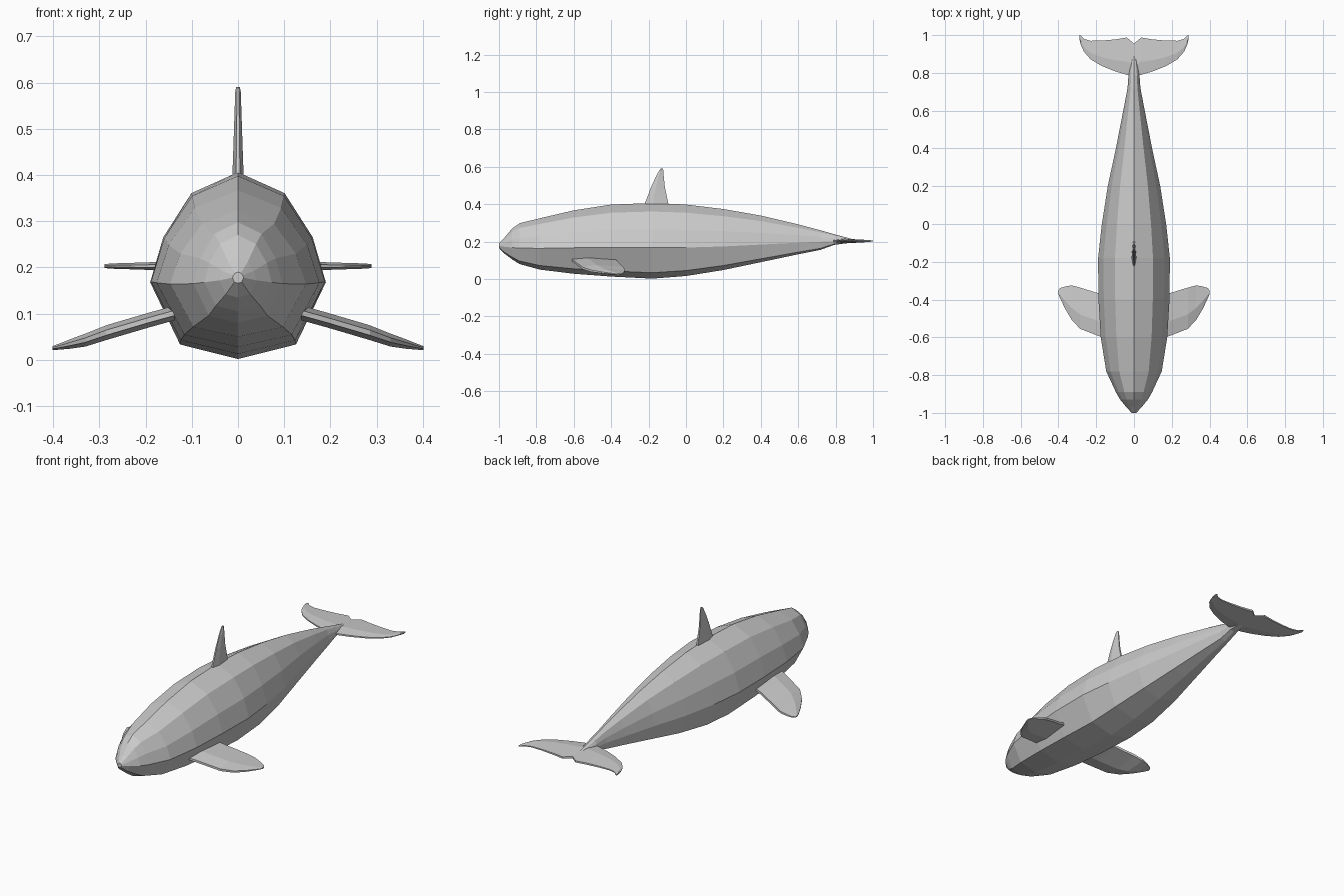
import bpy, bmesh


def loft(name, rings):
    """Skin a list of equal-length point rings and cap both ends."""
    bm = bmesh.new()
    rows = [[bm.verts.new(p) for p in ring] for ring in rings]
    n = len(rows[0])
    for a, b in zip(rows, rows[1:]):
        for i in range(n):
            j = (i + 1) % n
            bm.faces.new((a[i], a[j], b[j], b[i]))
    bm.faces.new(rows[0])
    bm.faces.new(rows[-1])
    bmesh.ops.recalc_face_normals(bm, faces=bm.faces)
    me = bpy.data.meshes.new(name)
    bm.to_mesh(me)
    bm.free()
    ob = bpy.data.objects.new(name, me)
    bpy.context.collection.objects.link(ob)
    return ob


def blade(lead, trail, t):
    """Fin section in (along, thickness): thin nose, full middle, blunt tail."""
    mid = lead + 0.35 * (trail - lead)
    return [(lead, 0.35 * t), (mid, t), (trail, 0.4 * t),
            (trail, -0.4 * t), (mid, -t), (lead, -0.35 * t)]


# Body: y, top z, widest z, bottom z, half width, lower width fraction
stations = [
    (-1.00, 0.190, 0.178, 0.166, 0.012, 0.66),
    (-0.97, 0.222, 0.172, 0.135, 0.040, 0.66),
    (-0.93, 0.270, 0.168, 0.105, 0.073, 0.66),
    (-0.89, 0.298, 0.165, 0.080, 0.096, 0.66),
    (-0.78, 0.325, 0.164, 0.050, 0.147, 0.66),
    (-0.60, 0.367, 0.167, 0.028, 0.176, 0.66),
    (-0.40, 0.398, 0.169, 0.013, 0.188, 0.66),
    (-0.18, 0.406, 0.168, 0.002, 0.190, 0.66),
    (0.00, 0.398, 0.168, 0.016, 0.170, 0.72),
    (0.20, 0.374, 0.174, 0.048, 0.139, 0.74),
    (0.40, 0.339, 0.184, 0.090, 0.096, 0.76),
    (0.60, 0.292, 0.194, 0.132, 0.057, 0.76),
    (0.72, 0.260, 0.199, 0.156, 0.034, 0.76),
    (0.79, 0.240, 0.202, 0.182, 0.029, 0.76),
    (0.91, 0.208, 0.203, 0.198, 0.010, 0.76),
]
rings = []
for y, top, mid, bot, w, low in stations:
    h = top - mid
    half = [(0.53 * w, mid + 0.81 * h), (0.85 * w, mid + 0.41 * h),
            (w, mid), (low * w, bot + 0.19 * (mid - bot))]
    rings.append([(0, y, top)] + [(x, y, z) for x, z in half] + [(0, y, bot)]
                 + [(-x, y, z) for x, z in reversed(half)])
loft("body", rings)

# Dorsal fin: z, leading y, trailing y, half thickness
dorsal = [(0.385, -0.228, -0.090, 0.013), (0.43, -0.210, -0.100, 0.011),
          (0.49, -0.187, -0.113, 0.009), (0.55, -0.160, -0.119, 0.007),
          (0.58, -0.143, -0.121, 0.006), (0.59, -0.135, -0.124, 0.004)]
loft("dorsal_fin", [[(t, y, z) for y, t in blade(a, b, h)] for z, a, b, h in dorsal])

# Pectoral fins: x, leading y, trailing y, centre z, half thickness
pectoral = [(0.125, -0.615, -0.380, 0.105, 0.016), (0.19, -0.592, -0.366, 0.087, 0.016),
            (0.285, -0.555, -0.337, 0.059, 0.016), (0.33, -0.507, -0.325, 0.043, 0.014),
            (0.365, -0.448, -0.331, 0.034, 0.010), (0.39, -0.395, -0.339, 0.028, 0.006),
            (0.401, -0.370, -0.352, 0.026, 0.004)]
fins = loft("pectoral_fins", [[(x, y, z + t) for y, t in blade(a, b, h)]
                              for x, a, b, z, h in pectoral])
fins.modifiers.new("Mirror", 'MIRROR')

# Tail flukes: x, leading y, trailing y, half thickness
fluke = [(0.0, 0.780, 0.955, 0.013), (0.038, 0.790, 0.987, 0.012),
         (0.10, 0.808, 0.977, 0.011), (0.17, 0.836, 0.971, 0.009),
         (0.23, 0.872, 0.970, 0.007), (0.265, 0.912, 0.980, 0.006),
         (0.281, 0.948, 0.997, 0.005), (0.289, 0.978, 1.000, 0.004)]
full = [(-x, a, b, h) for x, a, b, h in reversed(fluke[1:])] + fluke
loft("tail_flukes", [[(x, y, 0.203 + t) for y, t in blade(a, b, h)]
                     for x, a, b, h in full])
